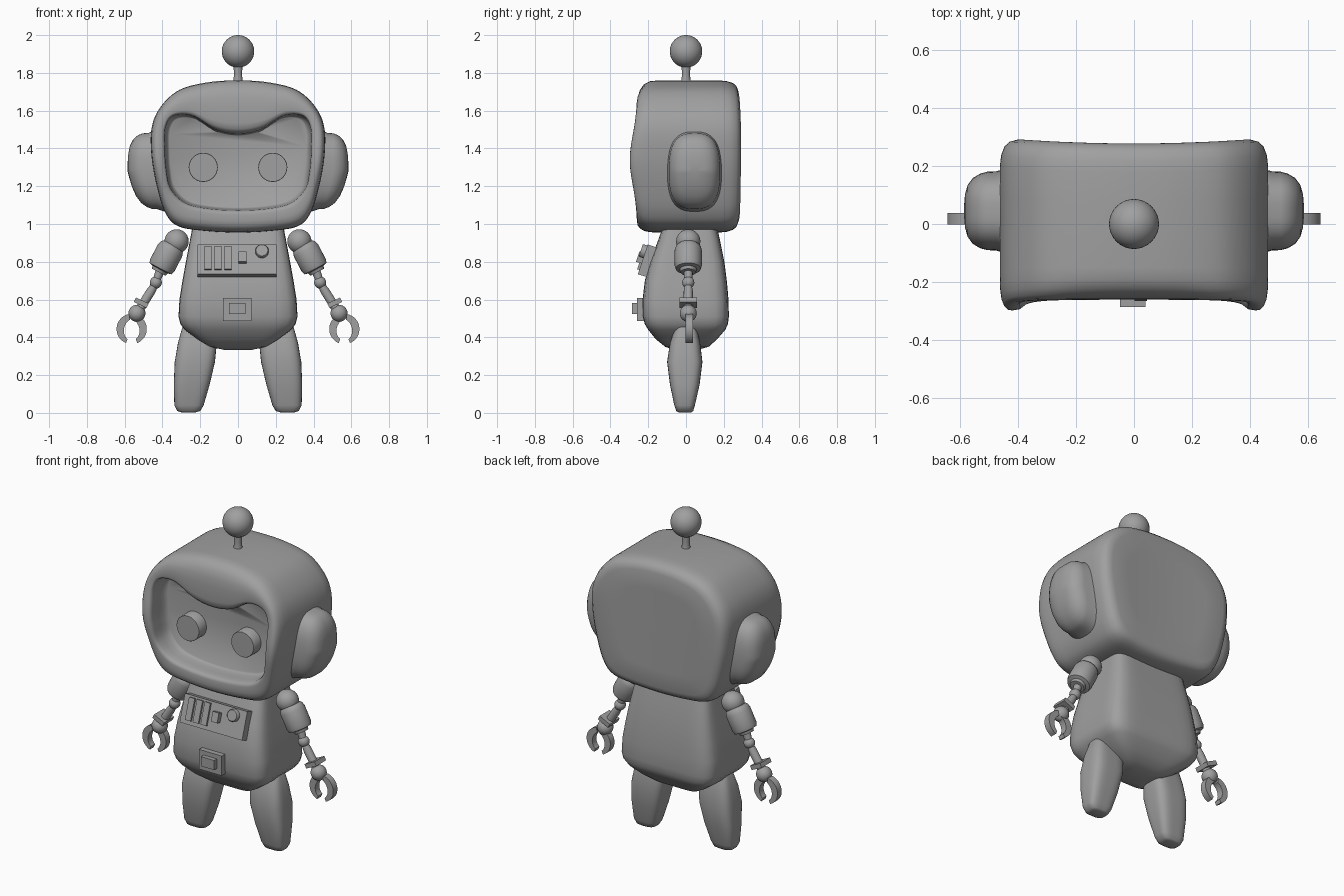
import bpy, bmesh, math
from mathutils import Vector, Matrix

if "Cube" in bpy.data.objects:
    bpy.data.objects.remove(bpy.data.objects["Cube"])

grey = bpy.data.materials.new("matte_grey")
grey.diffuse_color = (0.35, 0.35, 0.35, 1)
grey.use_nodes = True
grey.node_tree.nodes["Principled BSDF"].inputs["Base Color"].default_value = grey.diffuse_color


def finish(bm, name, angle=40):
    bmesh.ops.recalc_face_normals(bm, faces=bm.faces)
    me = bpy.data.meshes.new(name)
    bm.to_mesh(me)
    bm.free()
    me.materials.append(grey)
    ob = bpy.data.objects.new(name, me)
    bpy.context.collection.objects.link(ob)
    bpy.ops.object.select_all(action='DESELECT')
    ob.select_set(True)
    bpy.context.view_layer.objects.active = ob
    bpy.ops.object.shade_smooth_by_angle(angle=math.radians(angle))
    return ob


def loft(name, rings, angle=40):
    """Skin closed rings of equal length and cap both ends."""
    bm = bmesh.new()
    rows = [[bm.verts.new(p) for p in r] for r in rings]
    n = len(rows[0])
    for a, b in zip(rows, rows[1:]):
        for i in range(n):
            j = (i + 1) % n
            bm.faces.new((a[i], a[j], b[j], b[i]))
    bm.faces.new(rows[0])
    bm.faces.new(rows[-1])
    return finish(bm, name, angle)


def squircle(a, b, e, n=56):
    """Superellipse outline with half sizes a, b and squareness e."""
    out = []
    for i in range(n):
        t = 2 * math.pi * (i + 0.5) / n
        c, s = math.cos(t), math.sin(t)
        r = (abs(c) ** e + abs(s) ** e) ** (-1 / e)
        out.append((a * r * c, b * r * s))
    return out


def spline(pts, steps):
    """Catmull-Rom through a half outline, mirrored at x = 0 into a loop."""
    p = [Vector(q) for q in pts]
    p = [Vector((-p[1].x, p[1].y))] + p + [Vector((-p[-2].x, p[-2].y))]
    half = []
    for a, b, c, d in zip(p, p[1:], p[2:], p[3:]):
        for k in range(steps):
            t = k / steps
            half.append(0.5 * (2 * b + (c - a) * t + (2 * a - 5 * b + 4 * c - d) * t * t
                               + (3 * b - a - 3 * c + d) * t ** 3))
    half.append(p[-2])
    return half + [Vector((-q.x, q.y)) for q in half[-2:0:-1]]


def ball(name, loc, r):
    bm = bmesh.new()
    bmesh.ops.create_uvsphere(bm, u_segments=32, v_segments=20, radius=r)
    bmesh.ops.translate(bm, verts=bm.verts, vec=loc)
    return finish(bm, name)


def turned(name, start, end, profile, n=32):
    """Round bar from start to end; profile is (fraction, radius)."""
    a, b = Vector(start), Vector(end)
    q = (b - a).to_track_quat('Z', 'Y')
    rings = [[a + (b - a) * f + q @ Vector((r * math.cos(2 * math.pi * i / n),
              r * math.sin(2 * math.pi * i / n), 0)) for i in range(n)] for f, r in profile]
    return loft(name, rings)


def box(name, size, mat):
    bm = bmesh.new()
    bmesh.ops.create_cube(bm, size=1)
    bmesh.ops.scale(bm, verts=bm.verts, vec=size)
    bmesh.ops.transform(bm, verts=bm.verts, matrix=mat)
    return finish(bm, name, 30)


# head: one skin running from the sunken face, over the rim, round to the back
outer = spline([(0, .955), (.19, .965), (.32, .99), (.385, 1.06), (.43, 1.2), (.458, 1.36),
                (.457, 1.51), (.41, 1.62), (.31, 1.71), (.16, 1.75), (0, 1.76)], 8)
opening = spline([(0, 1.075), (.16, 1.085), (.28, 1.115), (.355, 1.19), (.378, 1.29), (.385, 1.4),
                  (.382, 1.51), (.34, 1.572), (.24, 1.57), (.12, 1.50), (0, 1.478)], 8)


def front_y(x, z):
    return -.26 - .038 * (x / .42) ** 2 * math.exp(-((z - 1.33) / .19) ** 2)


def back_y(x, z):
    return .277 + .016 * (x / .42) ** 2


def head_ring(t, base, dy):
    ring = []
    for o, w in zip(opening, outer):
        if base == 'back':
            p = Vector((0, 1.36)).lerp(w, t)
            y = back_y(*p) + dy
        else:
            p = o.lerp(w, t) if t >= 0 else o.lerp(Vector((0, 1.31)), -t)
            y = dy if base == 'floor' else front_y(*p) + dy
        ring.append((p.x, y, p.y))
    return ring


loft("head", [head_ring(t, b, d) for t, b, d in (
    (-.06, 'floor', -.15), (-.04, 'floor', -.155), (-.015, 'floor', -.175), (0, 'floor', -.21),
    (.03, 'front', .02), (.09, 'front', .004), (.2, 'front', 0), (.5, 'front', 0),
    (.68, 'front', .004), (.82, 'front', .016), (.93, 'front', .038), (.985, 'front', .07),
    (1, 'front', .11), (1, 'back', -.2), (1, 'back', -.1), (.99, 'back', -.06),
    (.965, 'back', -.028), (.925, 'back', -.01), (.86, 'back', 0), (.6, 'back', 0),
    (.3, 'back', 0), (.05, 'back', 0))], 60)

# antenna
turned("antenna_stem", (0, 0, 1.73), (0, 0, 1.86), [(0, .03), (.25, .024), (.5, .021), (1, .026)])
ball("antenna_ball", (0, 0, 1.914), .086)

# torso: rounded box section by height (z, half width, front y, back y)
loft("torso", [[(x, y + (f + b) / 2, z + .0) for x, y in squircle(w, (b - f) / 2, 7)]
               for z, w, f, b in (
    (.333, .07, -.06, .06), (.35, .15, -.11, .12), (.39, .215, -.16, .165), (.44, .282, -.2, .208),
    (.47, .305, -.218, .222), (.51, .315, -.229, .227), (.6, .31, -.23, .225),
    (.7, .294, -.218, .216), (.8, .276, -.19, .203), (.9, .257, -.153, .183),
    (.99, .24, -.12, .163))], 35)

# chest panel and its controls, leaning with the torso front
lean = Matrix.Translation((0, -.205, .805)) @ Matrix.Rotation(-.32, 4, 'X')


def on_panel(x, z, y):
    return lean @ Matrix.Translation((x, y, z))


box("chest_panel", (.42, .05, .165), on_panel(-.005, 0, 0))
for i in range(3):
    box("chest_slider", (.038, .03, .13), on_panel(-.158 + i * .0525, .006, -.022))
box("chest_switch", (.042, .06, .058), on_panel(.023, .006, -.025))
turned("chest_dial", lean @ Vector((.127, 0, .042)), lean @ Vector((.127, -.05, .042)),
       [(0, .035), (.9, .035), (1, .031)])

# belly button box
box("belly_plate", (.153, .05, .12), Matrix.Translation((-.004, -.235, .547)))
box("belly_button", (.088, .06, .058), Matrix.Translation((-.004, -.256, .552)))

for side, s in (("right", 1), ("left", -1)):
    # eye
    turned(side + "_eye", (.184 * s, -.13, 1.3), (.184 * s, -.22, 1.3),
           [(0, .077), (.97, .077), (1, .075)], 40)

    # domed ear with a flared foot
    loft(side + "_ear", [[(s * (x - .05 * max(0, -v / .2) * k), .045 + u * k, 1.28 + v * k)
                          for u, v in squircle(.135, .2, 2.8)] for x, k in (
        (.39, 1.12), (.45, 1.06), (.475, 1.01), (.505, 1.0), (.53, .95), (.555, .84),
        (.573, .66), (.582, .42), (.585, .15))], 60)

    # leg by height (z, inner x, outer x, front y, back y)
    loft(side + "_leg", [[(s * (x + (i + o) / 2), y + (f + b) / 2, z)
                          for x, y in squircle((o - i) / 2, (b - f) / 2, 3.6)]
                         for z, i, o, f, b in (
        (.003, .225, .3, -.04, .028), (.01, .2, .322, -.052, .038), (.04, .182, .337, -.062, .047),
        (.15, .15, .34, -.085, .072), (.27, .122, .335, -.1, .087), (.37, .112, .318, -.085, .075),
        (.46, .12, .293, -.055, .055), (.52, .17, .25, -.025, .025))], 60)

    # arm: shoulder ball, sleeve, elbow, forearm, cuff and wrist
    def at(x, z):
        return Vector((s * x, .012, z))
    ball(side + "_shoulder", at(.325, .908), .064)
    turned(side + "_sleeve", at(.345, .888), at(.42, .745),
           [(0, .055), (.07, .066), (.2, .072), (.75, .072), (.87, .066), (.9, .045), (1, .04)])
    turned(side + "_upper_rod", at(.41, .76), at(.435, .69), [(0, .024), (1, .02)])
    ball(side + "_elbow", at(.435, .69), .032)
    turned(side + "_forearm", at(.435, .686), at(.52, .55), [(0, .017), (.3, .024), (1, .024)])
    box(side + "_cuff", (.075, .095, .026), Matrix.Translation(at(.512, .583))
        @ Matrix.Rotation(-s * .45, 4, 'Y'))
    ball(side + "_wrist", at(.535, .527), .045)

    # pincer: two tapering crescents
    for finger, m in (("outer", 1), ("inner", -1)):
        rings = []
        for k in range(17):
            a = math.radians(80 - 148 * k / 16)
            wide = .022 + .018 * math.sin(math.pi * min(1, k / 16 * .85 + .15))
            ring = []
            for r, y in ((.08, -.008), (.08, .032), (.08 - wide, .032), (.08 - wide, -.008)):
                ring.append((s * (.563 + m * r * math.cos(a)), y + .006, .444 + r * math.sin(a)))
            rings.append(ring)
        loft(side + "_" + finger + "_claw", rings)
